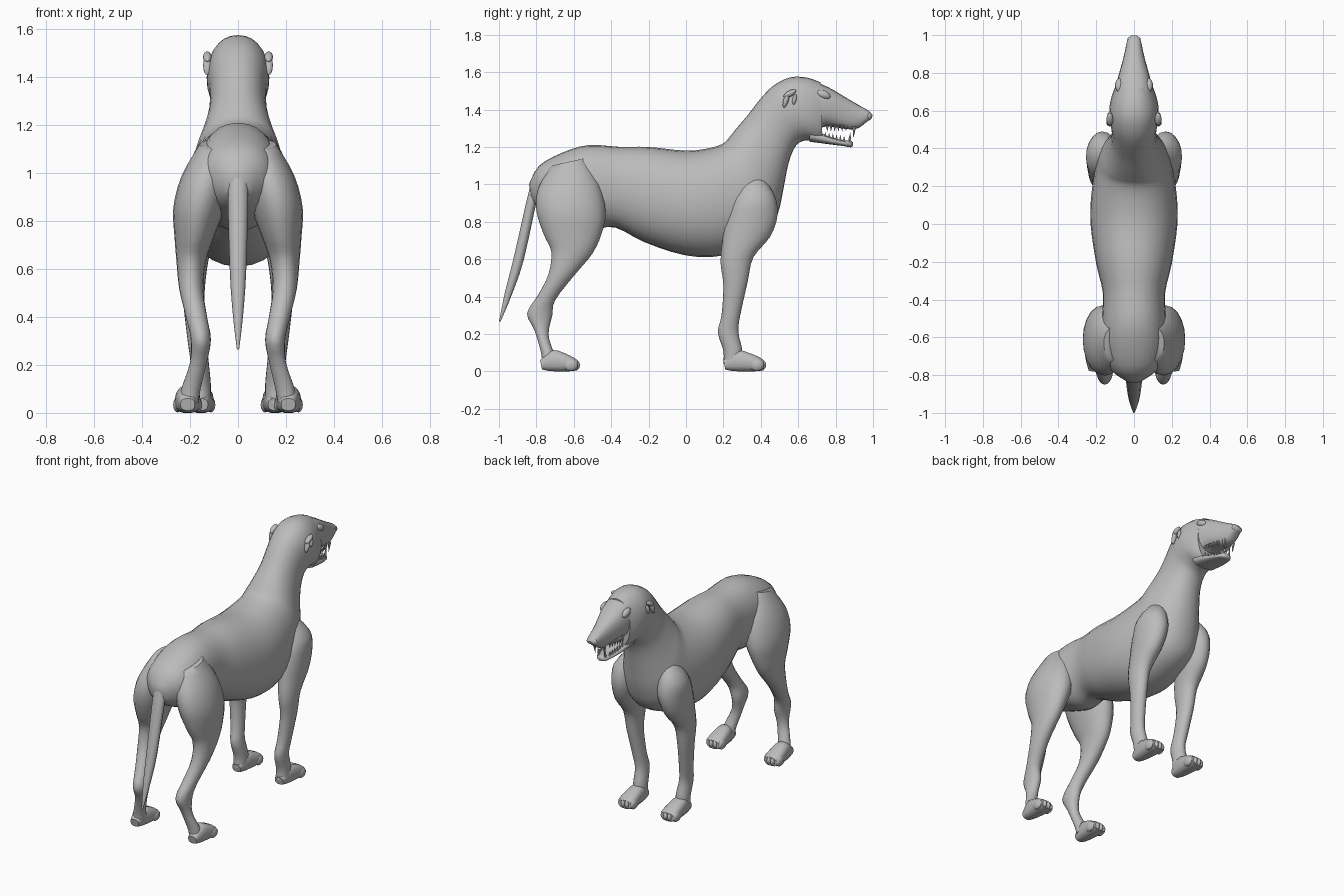
import bpy
import math
from mathutils import Vector

default_cube = bpy.data.objects.get("Cube")
if default_cube:
    bpy.data.objects.remove(default_cube, do_unlink=True)

grey = bpy.data.materials.new("plain grey")
grey.use_nodes = True
colour = (0.5, 0.5, 0.5, 1)
grey.diffuse_color = colour
grey.node_tree.nodes["Principled BSDF"].inputs["Base Color"].default_value = colour


def make_object(name, verts, faces, angle=50):
    """Create a smooth shaded mesh object with the grey material."""
    mesh = bpy.data.meshes.new(name)
    mesh.from_pydata(verts, [], faces)
    mesh.materials.append(grey)
    obj = bpy.data.objects.new(name, mesh)
    bpy.context.collection.objects.link(obj)
    bpy.ops.object.select_all(action="DESELECT")
    obj.select_set(True)
    bpy.context.view_layer.objects.active = obj
    bpy.ops.object.mode_set(mode="EDIT")
    bpy.ops.mesh.select_all(action="SELECT")
    bpy.ops.mesh.normals_make_consistent(inside=False)
    bpy.ops.object.mode_set(mode="OBJECT")
    bpy.ops.object.shade_smooth_by_angle(angle=math.radians(angle))
    return obj


def spline(before, start, end, after, t):
    """Catmull-Rom blend of four sections, value by value."""
    return [0.5 * (2 * b + (c - a) * t + (2 * a - 5 * b + 4 * c - d) * t ** 2
                   + (3 * b - a - 3 * c + d) * t ** 3)
            for a, b, c, d in zip(before, start, end, after)]


def loft(name, sections, sides=20, steps=3, side=1, power=1.0):
    """Skin rings; a section is (y, z) of two opposite edges, half width, centre x."""
    sections = [tuple(s) + (0,) * (6 - len(s)) for s in sections]
    last = len(sections) - 1
    path = []
    for i in range(last):
        for k in range(steps):
            path.append(spline(sections[max(i - 1, 0)], sections[i], sections[i + 1],
                               sections[min(i + 2, last)], k / steps))
    path.append(sections[last])

    verts = []
    for y1, z1, y2, z2, width, centre in path:
        middle = Vector((side * centre, (y1 + y2) / 2, (z1 + z2) / 2))
        half = Vector((0, (y1 - y2) / 2, (z1 - z2) / 2))
        for k in range(sides):
            angle = math.tau * k / sides
            c, s = math.cos(angle), math.sin(angle)
            c = math.copysign(abs(c) ** power, c)
            s = math.copysign(abs(s) ** power, s)
            verts.append(middle + Vector((width * c, 0, 0)) + half * s)
    faces = []
    for i in range(len(path) - 1):
        for k in range(sides):
            n = (k + 1) % sides
            faces.append((i * sides + k, i * sides + n,
                          (i + 1) * sides + n, (i + 1) * sides + k))
    faces.append(tuple(range(sides)))
    faces.append(tuple(range(len(verts) - sides, len(verts))))
    return make_object(name, verts, faces)


def cone(name, base, tip, radius):
    """Small pointed tooth."""
    base = Vector(base)
    ring = [base + Vector((radius * math.cos(a), radius * math.sin(a), 0))
            for a in (math.tau * k / 6 for k in range(6))]
    faces = [(k, (k + 1) % 6, 6) for k in range(6)] + [tuple(range(6))]
    make_object(name, ring + [Vector(tip)], faces, 30)


def ball(name, location, scale, turn=0):
    """Stretched sphere, tilted about the x axis."""
    bpy.ops.mesh.primitive_uv_sphere_add(segments=14, ring_count=8, location=location,
                                         rotation=(turn, 0, 0))
    obj = bpy.context.object
    obj.name = name
    obj.scale = scale
    obj.data.materials.append(grey)
    bpy.ops.object.shade_smooth()


# Trunk, neck and cranium: back edge, underside edge, half width
loft("body", [
    (-.84, 1.0, -.82, .9, .04),
    (-.785, 1.1, -.74, .85, .13),
    (-.66, 1.17, -.62, .8, .17),
    (-.52, 1.21, -.5, .76, .17),
    (-.35, 1.2, -.38, .77, .165),
    (-.2, 1.2, -.22, .69, .2),
    (0, 1.18, 0, .62, .23),
    (.13, 1.195, .2, .62, .225),
    (.2, 1.22, .42, .71, .2),
    (.23, 1.25, .49, .84, .18),
    (.27, 1.3, .52, .97, .15),
    (.33, 1.37, .55, 1.12, .122),
    (.4, 1.46, .59, 1.21, .118),
    (.47, 1.53, .64, 1.235, .128),
    (.56, 1.573, .68, 1.23, .13),
    (.65, 1.57, .71, 1.225, .117),
    (.72, 1.545, .73, 1.23, .1),
], sides=28, power=.92)

# Muzzle and lower jaw, leaving the mouth open
loft("muzzle", [
    (.66, 1.56, .68, 1.28, .105),
    (.76, 1.52, .75, 1.31, .09),
    (.87, 1.455, .86, 1.295, .06),
    (.93, 1.42, .92, 1.3, .046),
    (.975, 1.395, .965, 1.333, .036),
    (.998, 1.37, .992, 1.35, .017),
], power=.8)
loft("lower_jaw", [
    (.66, 1.3, .66, 1.228, .085),
    (.75, 1.262, .76, 1.215, .072),
    (.83, 1.237, .84, 1.205, .052),
    (.875, 1.235, .88, 1.198, .034),
    (.892, 1.225, .892, 1.206, .015),
], power=.8)

# Tail
loft("tail", [
    (-.8, 1.06, -.75, 1.02, .03),
    (-.835, .99, -.785, .96, .043),
    (-.92, .62, -.865, .6, .035),
    (-.97, .42, -.93, .41, .022),
    (-1, .265, -.99, .268, .005),
], sides=10)

# Legs: front edge, rear edge, half width, distance from the middle
hind_leg = [
    (-.54, 1.14, -.72, 1.1, .06, .1),
    (-.46, 1.0, -.79, .98, .1, .135),
    (-.43, .85, -.8, .86, .107, .163),
    (-.45, .74, -.76, .73, .083, .182),
    (-.5, .63, -.72, .64, .062, .195),
    (-.6, .51, -.735, .52, .05, .195),
    (-.7, .38, -.79, .41, .044, .172),
    (-.715, .3, -.85, .31, .042, .155),
    (-.735, .2, -.81, .22, .035, .165),
    (-.71, .11, -.775, .1, .04, .195),
    (-.68, .05, -.77, .04, .04, .205),
]
front_leg = [
    (.4, 1.05, .3, 1.04, .04, .12),
    (.47, .95, .25, .92, .085, .16),
    (.49, .84, .21, .8, .085, .168),
    (.45, .72, .195, .7, .07, .178),
    (.36, .61, .185, .58, .055, .185),
    (.33, .48, .2, .46, .045, .185),
    (.29, .3, .19, .3, .04, .17),
    (.28, .21, .17, .21, .038, .16),
    (.3, .12, .2, .11, .042, .155),
    (.3, .05, .2, .04, .04, .155),
]


def paw(name, heel, length, x):
    """Flat sole with four rounded toes."""
    toe = heel + length
    loft(name, [
        (heel, .06, heel + .01, .01, .03, abs(x)),
        (heel + .07, .115, heel + .06, 0, .046, abs(x)),
        (toe - .06, .085, toe - .06, 0, .056, abs(x)),
        (toe - .02, .06, toe - .02, .006, .045, abs(x)),
    ], sides=14, side=math.copysign(1, x), power=.75)
    for k in range(4):
        shift = k - 1.5
        ball(name + "_toe", (x + shift * .028, toe - .038 - abs(shift) * .012, .034),
             (.019, .038, .032))


for side, label in ((1, "left"), (-1, "right")):
    loft(label + "_hind_leg", hind_leg, side=side)
    loft(label + "_front_leg", front_leg, side=side)
    paw(label + "_hind_paw", -.78, .22, side * .21)
    paw(label + "_front_paw", .2, .235, side * .155)

    # Small folded ear: an upper fold and a lower lobe
    ball(label + "_ear_fold", (side * .128, .555, 1.485), (.018, .038, .016), .5)
    ball(label + "_ear_lobe", (side * .128, .535, 1.45), (.018, .014, .042), -.3)
    ball(label + "_ear_tip", (side * .126, .58, 1.455), (.014, .011, .03), -.2)
    ball(label + "_brow", (side * .078, .735, 1.48), (.022, .04, .022), -.4)
    ball(label + "_nostril", (side * .02, .978, 1.365), (.016, .014, .018))

    # Teeth along both jaws, with longer canines
    for k in range(6):
        t = k / 5
        y = .755 + .1 * t
        x = side * (.066 - .022 * t)
        cone(label + "_upper_tooth", (x, y, 1.318), (x, y, 1.282), .01)
        z = 1.25 - .022 * t
        cone(label + "_lower_tooth", (x * .85, y - .01, z), (x * .85, y - .01, z + .032), .009)
    cone(label + "_upper_canine", (side * .036, .9, 1.31), (side * .034, .895, 1.245), .012)
    cone(label + "_lower_canine", (side * .022, .873, 1.225), (side * .026, .88, 1.285), .01)
